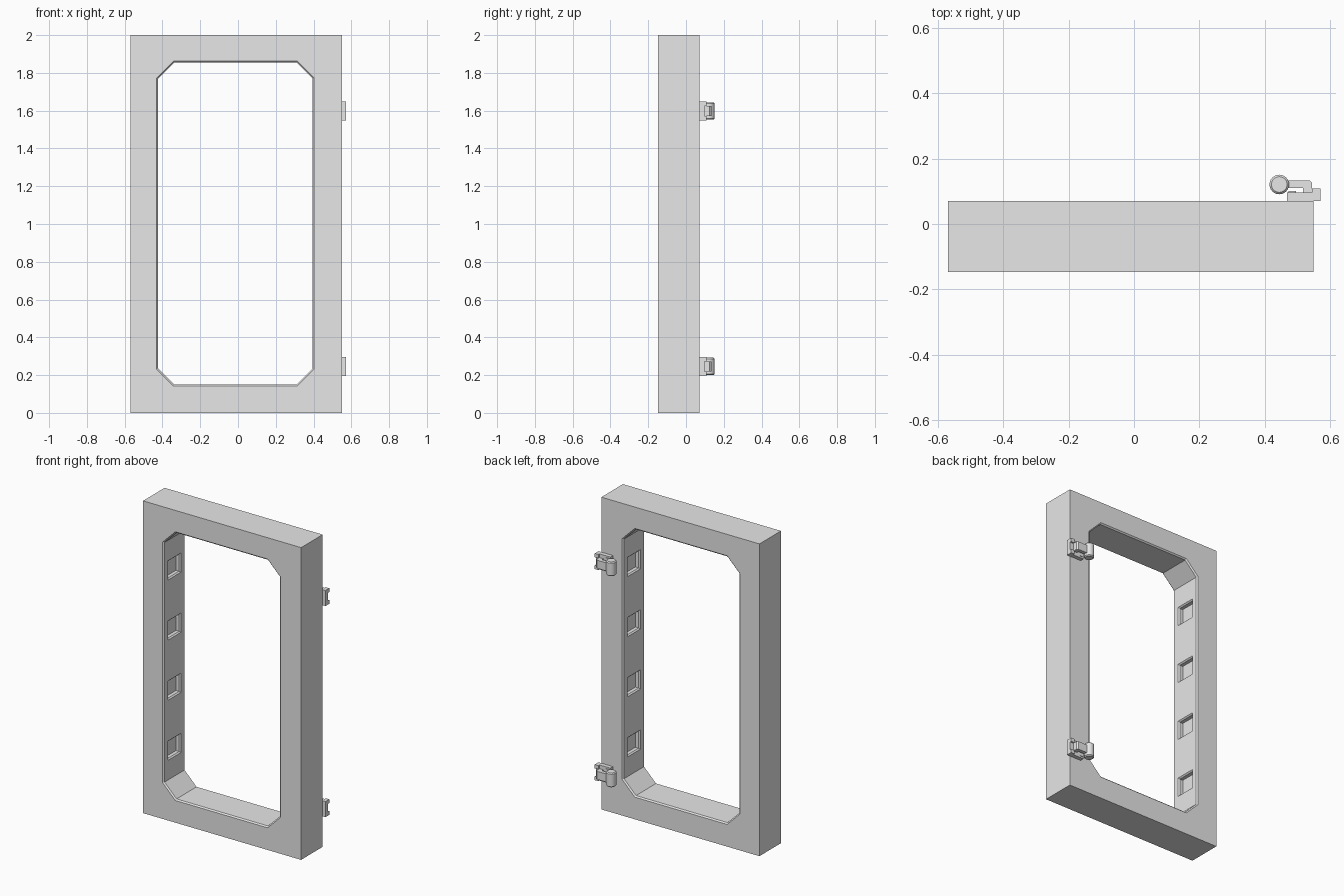
import bpy
import bmesh
import math

cube = bpy.data.objects.get("Cube")
if cube:
    bpy.data.objects.remove(cube, do_unlink=True)

grey = bpy.data.materials.new("light grey")
grey.use_nodes = True
grey.diffuse_color = (0.8, 0.8, 0.8, 1)
grey.node_tree.nodes["Principled BSDF"].inputs["Base Color"].default_value = (0.8, 0.8, 0.8, 1)


def loft(name, rings):
    """Solid skinned through matching closed rings of points."""
    bm = bmesh.new()
    loops = [[bm.verts.new(p) for p in ring] for ring in rings]
    n = len(loops[0])
    for a, b in zip(loops, loops[1:]):
        for i in range(n):
            j = (i + 1) % n
            bm.faces.new((a[i], a[j], b[j], b[i]))
    bm.faces.new(loops[0])
    bm.faces.new(loops[-1])
    bmesh.ops.recalc_face_normals(bm, faces=bm.faces)
    mesh = bpy.data.meshes.new(name)
    bm.to_mesh(mesh)
    bm.free()
    obj = bpy.data.objects.new(name, mesh)
    bpy.context.collection.objects.link(obj)
    mesh.materials.append(grey)
    return obj


def box(name, x0, x1, y0, y1, z0, z1):
    return loft(name, [[(x0, y0, z), (x1, y0, z), (x1, y1, z), (x0, y1, z)] for z in (z0, z1)])


def cut(obj, cutter):
    cutter.hide_render = True
    mod = obj.modifiers.new("cut", 'BOOLEAN')
    mod.operation = 'DIFFERENCE'
    mod.solver = 'EXACT'
    mod.object = cutter
    bpy.context.view_layer.objects.active = obj
    bpy.ops.object.modifier_apply(modifier=mod.name)
    bpy.data.objects.remove(cutter, do_unlink=True)


# Door frame block
FRONT, BACK = -0.147, 0.071
MID = (FRONT + BACK) / 2
frame = box("door_frame", -0.57, 0.55, FRONT, BACK, 0, 2)

# Opening with cut corners and a small bevel on both rims
LEFT, RIGHT, LOW, HIGH = -0.423, 0.395, 0.15, 1.855


def octagon(y, grow):
    x0, x1, z0, z1 = LEFT - grow, RIGHT + grow, LOW - grow, HIGH + grow
    c = 0.085 + grow * 0.6
    pts = [(x0 + c, z0), (x1 - c, z0), (x1, z0 + c), (x1, z1 - c),
           (x1 - c, z1), (x0 + c, z1), (x0, z1 - c), (x0, z0 + c)]
    return [(x, y, z) for x, z in pts]


RIM = 0.008
cut(frame, loft("opening_cutter", [
    octagon(FRONT - RIM, 2 * RIM), octagon(FRONT + RIM, 0),
    octagon(BACK - RIM, 0), octagon(BACK + RIM, 2 * RIM)]))


# Square pockets with bevelled rims on both inner walls
def square(x, z, half):
    return [(x, MID + a * half, z + b * half * 0.95)
            for a, b in ((-1, -1), (1, -1), (1, 1), (-1, 1))]


for wall, side in ((LEFT, -1), (RIGHT, 1)):
    for k in range(4):
        z = 1 + 0.385 * (k - 1.5)
        cut(frame, loft("pocket_cutter", [
            square(wall - side * 0.008, z, 0.073), square(wall + side * 0.008, z, 0.057),
            square(wall + side * 0.03, z, 0.057)]))


# Hinges on the back face
def hinge(prefix, z):
    box(prefix + "_hinge_plate", 0.468, 0.571, BACK - 0.001, 0.097, z - 0.05, z + 0.05)
    for label, s in (("upper", 1), ("lower", -1)):
        lo, hi = sorted((z + s * 0.026, z + s * 0.05))
        box(f"{prefix}_hinge_{label}_lip", 0.546, 0.571, 0.09, 0.108, lo, hi)
        lo, hi = sorted((z + s * 0.026, z + s * 0.04))
        box(f"{prefix}_hinge_{label}_pad", 0.474, 0.496, 0.09, 0.101, lo, hi)
    # Bent arm
    arm = [(0.45, 0.111), (0.518, 0.111), (0.518, 0.09), (0.546, 0.09),
           (0.546, 0.125), (0.537, 0.134), (0.45, 0.134)]
    loft(prefix + "_hinge_arm", [[(x, y, h) for x, y in arm] for h in (z - 0.026, z + 0.026)])
    # Barrel with bevelled ends
    rings = []
    for h, r in ((-0.046, 0.024), (-0.04, 0.03), (0.04, 0.03), (0.046, 0.024)):
        rings.append([(0.445 + r * math.cos(t * math.tau / 24),
                       0.121 + r * math.sin(t * math.tau / 24), z + h) for t in range(24)])
    barrel = loft(prefix + "_hinge_barrel", rings)
    bpy.ops.object.select_all(action='DESELECT')
    barrel.select_set(True)
    bpy.context.view_layer.objects.active = barrel
    bpy.ops.object.shade_smooth_by_angle(angle=math.radians(30))


hinge("upper", 1.598)
hinge("lower", 0.246)
